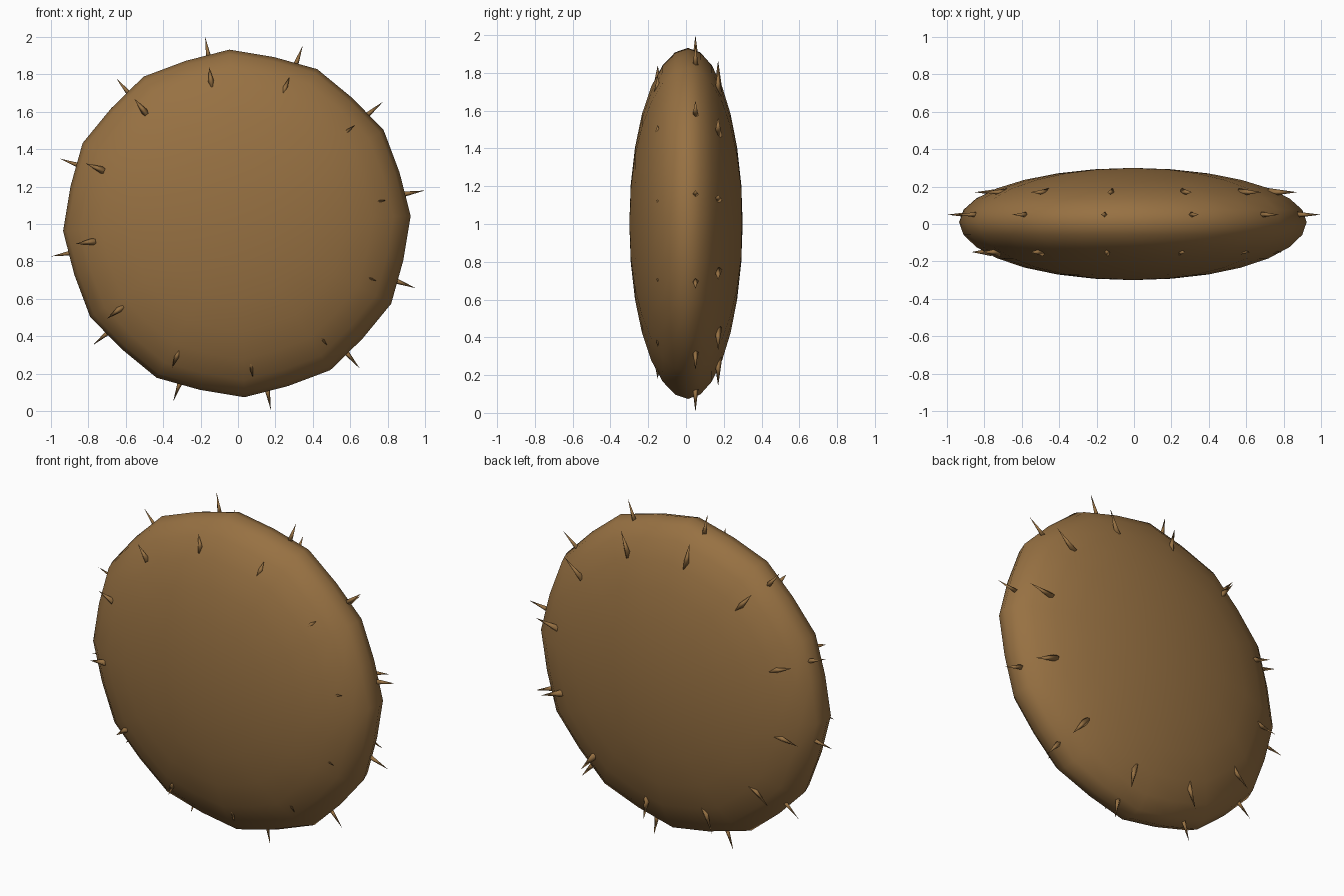
import bpy, bmesh, math
from mathutils import Vector, Matrix

if "Cube" in bpy.data.objects:
    bpy.data.objects.remove(bpy.data.objects["Cube"])

brown = bpy.data.materials.new("warm brown")
brown.diffuse_color = (0.31, 0.165, 0.055, 1)
brown.use_nodes = True
brown.node_tree.nodes["Principled BSDF"].inputs["Base Color"].default_value = brown.diffuse_color


def finish(bm, name, angle):
    bmesh.ops.recalc_face_normals(bm, faces=bm.faces)
    mesh = bpy.data.meshes.new(name)
    bm.to_mesh(mesh)
    bm.free()
    ob = bpy.data.objects.new(name, mesh)
    bpy.context.collection.objects.link(ob)
    mesh.materials.append(brown)
    bpy.ops.object.select_all(action='DESELECT')
    ob.select_set(True)
    bpy.context.view_layer.objects.active = ob
    bpy.ops.object.shade_smooth_by_angle(angle=math.radians(angle))
    return ob


# Flattened round body: rings stacked along y, with a slightly twelve-cornered rim
SEGMENTS, RINGS = 24, 14
bm = bmesh.new()
loops = []
for j in range(1, RINGS):
    a = math.pi * j / RINGS - math.pi / 2
    loop = []
    for i in range(SEGMENTS):
        t = math.radians(2.5 + 360 * i / SEGMENTS)
        r = 0.93 * math.cos(a) * (0.98 if i % 2 else 1)
        y = 0.3 * math.sin(a) + 0.01 * math.cos(a) ** 4
        loop.append(bm.verts.new((r * math.cos(t) - 0.006, y, 1.003 + r * math.sin(t))))
    loops.append(loop)
for lower, upper in zip(loops, loops[1:]):
    for i in range(SEGMENTS):
        k = (i + 1) % SEGMENTS
        bm.faces.new((lower[i], lower[k], upper[k], upper[i]))
for loop, y in ((loops[0], -0.3), (loops[-1], 0.3)):
    pole = bm.verts.new((-0.006, y, 1.003))
    for i in range(SEGMENTS):
        bm.faces.new((loop[i], loop[(i + 1) % SEGMENTS], pole))
finish(bm, "body", 60)


# Rings of twelve slim four-sided thorns pointing outward from the rim
def thorn_ring(name, y, centre, start, tip, radius, offset):
    bm = bmesh.new()
    for i in range(12):
        t = math.radians(offset + 30 * i)
        out = Vector((math.cos(t), 0, math.sin(t)))
        turn = Vector((0, 0, 1)).rotation_difference(out).to_matrix().to_4x4()
        mid = Vector((centre[0], y, centre[1])) + out * (start + tip) / 2
        bmesh.ops.create_cone(bm, cap_ends=True, segments=4, radius1=radius,
                              radius2=0, depth=tip - start,
                              matrix=Matrix.Translation(mid) @ turn)
    bmesh.ops.remove_doubles(bm, verts=bm.verts, dist=0.0001)
    finish(bm, name, 100)


thorn_ring("front_thorns", -0.15, (-0.038, 1.01), 0.73, 0.838, 0.022, 8)
thorn_ring("rim_thorns", 0.05, (0, 1.003), 0.87, 1.013, 0.018, 10)
thorn_ring("back_thorns", 0.17, (0.01, 1.003), 0.72, 0.875, 0.022, 10)
